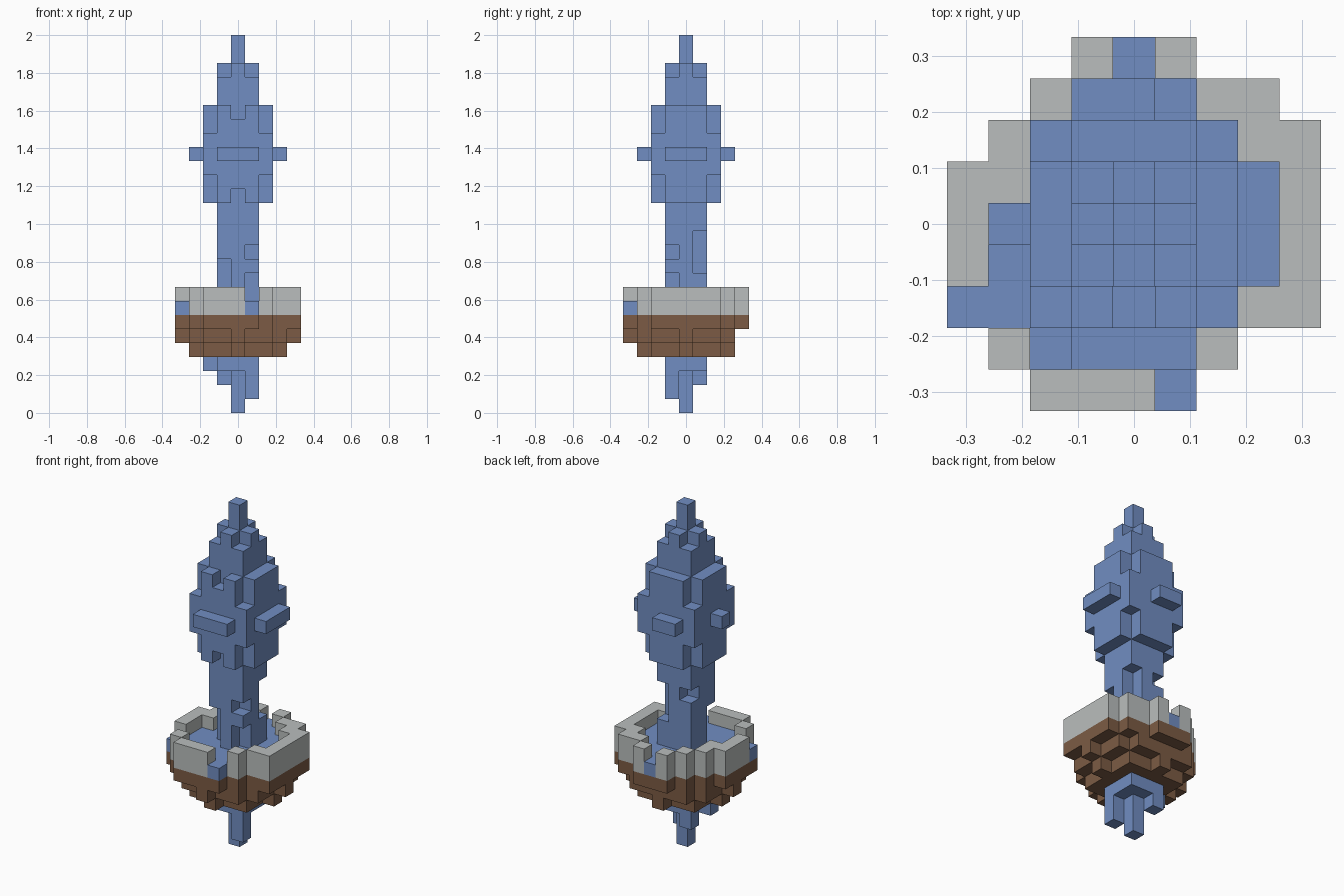
import bpy, bmesh, math
from mathutils import Vector

cube = bpy.data.objects.get("Cube")
if cube:
    bpy.data.objects.remove(cube, do_unlink=True)

S = 2 / 27  # block size


def material(name, rgb):
    m = bpy.data.materials.new(name)
    m.use_nodes = True
    colour = (*rgb, 1)
    m.diffuse_color = colour
    m.node_tree.nodes["Principled BSDF"].inputs["Base Color"].default_value = colour
    return m


BLUE = material("crystal blue", (0.165, 0.27, 0.54))
GREY = material("stone grey", (0.49, 0.515, 0.51))
BROWN = material("earth brown", (0.2, 0.105, 0.058))


def box(x0, x1, y0, y1, z0, z1):
    """Set of blocks; x and y inclusive, z up to but not including z1."""
    return {(x, y, z) for x in range(x0, x1 + 1)
            for y in range(y0, y1 + 1) for z in range(z0, z1)}


def square(r, z0, z1):
    return box(-r, r, -r, r, z0, z1)


def plus(r, z0, z1):
    """Square with its four corner blocks removed."""
    return {c for c in square(r, z0, z1) if not abs(c[0]) == abs(c[1]) == r}


def post(x, y, z0, z1):
    return box(x, x, y, y, z0, z1)


def build(name, cells, mat):
    """Mesh the outer skin of a set of blocks and merge its flat areas."""
    bm = bmesh.new()
    axes = [Vector(v) for v in ((1, 0, 0), (0, 1, 0), (0, 0, 1))]
    for c in cells:
        centre = Vector(c) + Vector((0, 0, 0.5))
        for i in range(3):
            for sign in (1, -1):
                n = axes[i] * sign
                if tuple(int(a + b) for a, b in zip(c, n)) in cells:
                    continue
                u = axes[(i + 1) % 3] / 2
                v = axes[(i + 2) % 3] / 2 * sign
                mid = centre + n / 2
                bm.faces.new([bm.verts.new((mid + p) * S)
                              for p in (-u - v, u - v, u + v, v - u)])
    bmesh.ops.remove_doubles(bm, verts=bm.verts[:], dist=S / 100)
    bmesh.ops.dissolve_limit(bm, angle_limit=math.radians(1),
                             verts=bm.verts[:], edges=bm.edges[:])
    mesh = bpy.data.meshes.new(name)
    bm.to_mesh(mesh)
    bm.free()
    mesh.materials.append(mat)
    obj = bpy.data.objects.new(name, mesh)
    bpy.context.collection.objects.link(obj)


# Basin plan, back row first: G is the stone rim, B is the pool
PLAN = ["...GBG...",
        "..GBBBGG.",
        ".GBBBBBGG",
        "GGBBBBBBG",
        "GBBBBBBBG",
        "GBBBBBBBG",
        "BBBBBBBGG",
        ".GBBBBG..",
        "..GGGB..."]
plan = {(i - 4, 4 - j): k for j, row in enumerate(PLAN)
        for i, k in enumerate(row) if k != "."}

rim = {(x, y, z) for (x, y), k in plan.items() if k == "G" for z in (7, 8)}
pool = {(x, y, 7) for (x, y), k in plan.items() if k == "B"}
build("stone_rim", rim, GREY)
build("pool", pool, BLUE)

# Earth bowl tapering downwards
earth = {(x, y, 6) for x, y in plan}
earth |= {(x, y, 5) for x, y in plan if x * x + y * y < 17 and y < 4}
earth |= {(x, y, 4) for x, y in plan if x * x + y * y < 10}
build("earth_bowl", earth, BROWN)

# Hanging root
root = square(1, 3, 4) | post(0, 0, 0, 3) | post(1, -1, 1, 3)
root |= post(-1, 1, 2, 3) | post(-2, 0, 3, 4)
build("hanging_root", root, BLUE)

# Stem with chipped corners
stem = square(1, 8, 15)
stem -= post(-1, -1, 8, 11) | post(1, -1, 8, 10) | post(1, -1, 11, 12)
stem -= post(1, 1, 10, 13) | post(-1, 1, 12, 13)

# Crystal head, stepped spire and side bars
head = plus(2, 15, 17) | square(2, 17, 20) | plus(2, 20, 22)
head -= post(0, -2, 15, 16) | post(0, -2, 21, 22)
spire = square(1, 22, 24) | plus(1, 24, 25) | post(0, 0, 25, 27)
bars = box(-1, 1, -3, -3, 18, 19) | box(3, 3, -1, 1, 18, 19)
bars |= box(-1, 0, 3, 3, 18, 19) | post(-3, 0, 18, 19)
build("crystal", stem | head | spire | bars, BLUE)
